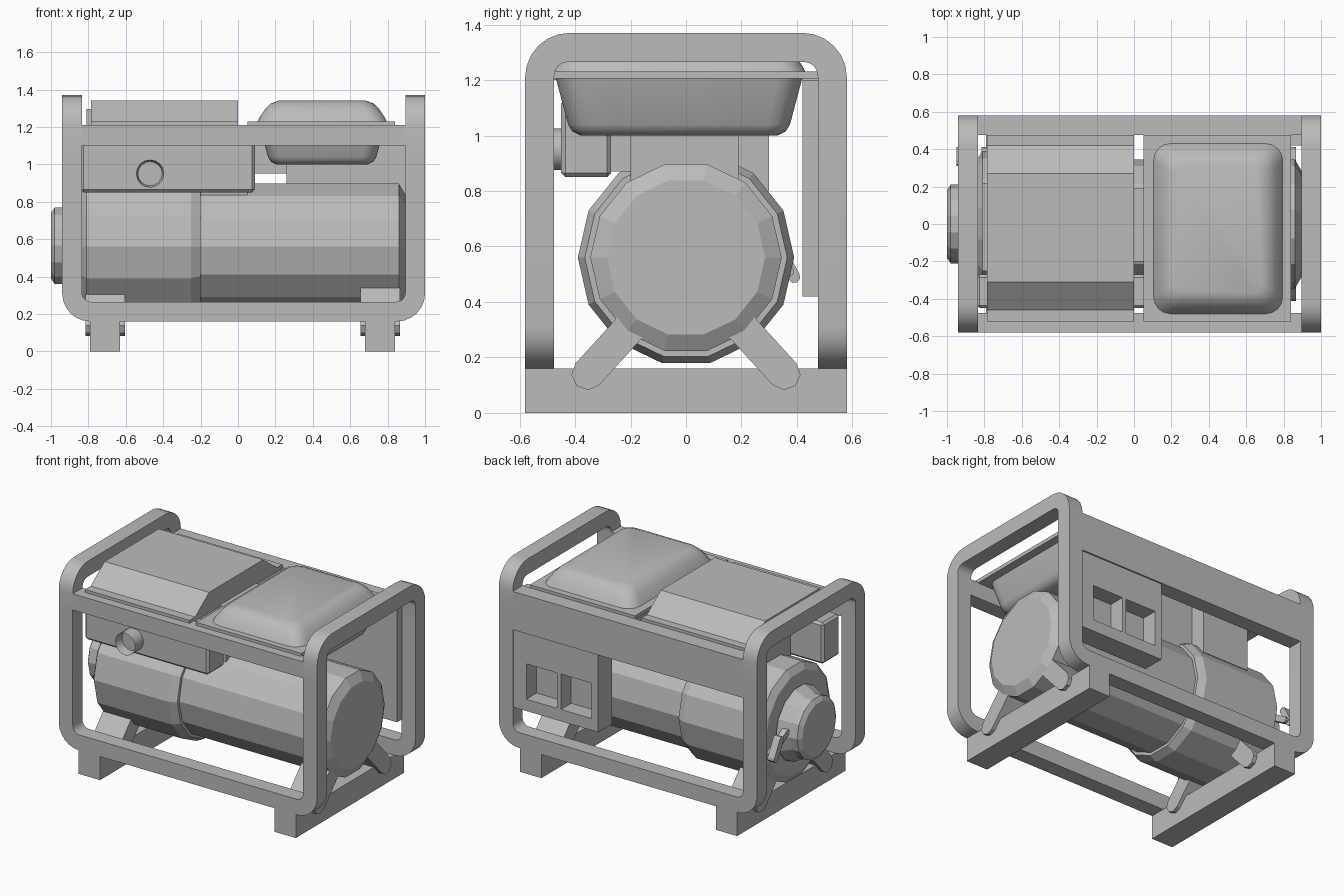
import bpy, bmesh, math
from mathutils import Matrix, Vector

if "Cube" in bpy.data.objects:
    bpy.data.objects.remove(bpy.data.objects["Cube"])

grey = bpy.data.materials.new("plain grey")
grey.use_nodes = True
COLOR = (0.5, 0.5, 0.5, 1)
grey.diffuse_color = COLOR
grey.node_tree.nodes["Principled BSDF"].inputs["Base Color"].default_value = COLOR


def finish(name, bm):
    bmesh.ops.recalc_face_normals(bm, faces=bm.faces)
    mesh = bpy.data.meshes.new(name)
    bm.to_mesh(mesh)
    bm.free()
    mesh.materials.append(grey)
    ob = bpy.data.objects.new(name, mesh)
    bpy.context.collection.objects.link(ob)
    return ob


def box(name, xs, ys, zs, bevel=0):
    bm = bmesh.new()
    bmesh.ops.create_cube(bm, size=1)
    for v in bm.verts:
        v.co = [r[0] if c < 0 else r[1] for c, r in zip(v.co, (xs, ys, zs))]
    if bevel:
        bmesh.ops.bevel(bm, geom=bm.edges[:], offset=bevel, segments=1, affect='EDGES')
    return finish(name, bm)


def prism(name, outline, axis, lo, hi):
    """Extrude a closed 2D outline along x (outline in y, z) or y (outline in x, z)."""
    bm = bmesh.new()
    place = (lambda p: (lo, p[0], p[1])) if axis == 'x' else (lambda p: (p[0], lo, p[1]))
    face = bm.faces.new([bm.verts.new(place(p)) for p in outline])
    new = bmesh.ops.extrude_face_region(bm, geom=[face])["geom"]
    shift = Vector((hi - lo, 0, 0) if axis == 'x' else (0, hi - lo, 0))
    bmesh.ops.translate(bm, vec=shift, verts=[v for v in new if isinstance(v, bmesh.types.BMVert)])
    return finish(name, bm)


def arc(cx, cy, r, start, end, n=6):
    return [(cx + r * math.cos(math.radians(start + (end - start) * i / n)),
             cy + r * math.sin(math.radians(start + (end - start) * i / n))) for i in range(n + 1)]


def u_outline(a, b, base, tip, width, r_out, r_in):
    """U-shaped bar: curved end at base, open ends at tip."""
    s = 1 if tip > base else -1

    def bend(lo, hi, z, r):
        c = z + s * r
        return arc(lo + r, c, r, 180, 180 + 90 * s) + arc(hi - r, c, r, 270 * s, 360 * s)

    outer = [(a, tip)] + bend(a, b, base, r_out) + [(b, tip)]
    inner = [(a + width, tip)] + bend(a + width, b - width, base + s * width, r_in) + [(b - width, tip)]
    return outer + inner[::-1]


def capsule(name, p, q, r, lo, hi):
    d = math.degrees(math.atan2(q[1] - p[1], q[0] - p[0]))
    return prism(name, arc(*q, r, d - 90, d + 90, 4) + arc(*p, r, d + 90, d + 270, 4), 'x', lo, hi)


def loft(name, rings):
    """Capped skin through closed rings of 3D points."""
    bm = bmesh.new()
    loops = [[bm.verts.new(p) for p in ring] for ring in rings]
    for a, b in zip(loops, loops[1:]):
        for i in range(len(a)):
            j = (i + 1) % len(a)
            bm.faces.new((a[i], a[j], b[j], b[i]))
    bm.faces.new(loops[0])
    bm.faces.new(loops[-1])
    return finish(name, bm)


def lathe_x(name, profile, z, sides=14):
    return loft(name, [[(x, r * math.cos(2 * math.pi * i / sides), z + r * math.sin(2 * math.pi * i / sides))
                        for i in range(sides)] for x, r in profile])


def smooth(ob, angle):
    bpy.ops.object.select_all(action='DESELECT')
    ob.select_set(True)
    bpy.context.view_layer.objects.active = ob
    bpy.ops.object.shade_smooth_by_angle(angle=math.radians(angle))


def rounded_ring(cx, cy, hx, hy, r, z):
    pts = []
    for sx, sy, a in ((1, 1, 0), (-1, 1, 90), (-1, -1, 180), (1, -1, 270)):
        pts += arc(cx + sx * (hx - r), cy + sy * (hy - r), r, a, a + 90, 4)
    return [(x, y, z) for x, y in pts]


# Frame: end hoops, lower side bars, top rails
BAR = 0.105
for side, x in (("right", -0.94), ("left", 0.895)):
    smooth(prism(side + "_end_hoop", u_outline(-0.58, 0.58, 1.37, 1.1, BAR, 0.16, 0.05),
                 'x', x, x + BAR), 30)
for side, y in (("front", -0.58), ("back", 0.475)):
    smooth(prism(side + "_lower_frame", u_outline(-0.94, 1.0, 0.16, 1.1, BAR, 0.15, 0.05),
                 'y', y, y + BAR), 30)
box("front_top_rail", (-0.9, 0.95), (-0.58, -0.475), (1.1, 1.21))
box("back_top_rail", (-0.9, 0.95), (0.475, 0.58), (0.95, 1.21))

# Feet and motor struts
for side, x in (("right", -0.71), ("left", 0.76)):
    box(side + "_foot", (x - 0.08, x + 0.08), (-0.58, 0.58), (0, 0.16))
    for end, s in (("front", -1), ("back", 1)):
        capsule(f"{side}_{end}_strut", (s * 0.355, 0.14), (s * 0.2, 0.31), 0.058, x - 0.105, x + 0.105)

# Motor body and pull starter
lathe_x("motor_body", [(-0.84, 0.345), (-0.81, 0.39), (-0.25, 0.39), (-0.2, 0.365), (-0.2, 0.345),
                       (0.86, 0.345), (0.895, 0.285)], 0.56)
lathe_x("pull_starter", [(-0.85, 0.25), (-0.93, 0.21), (-0.98, 0.21), (-1.0, 0.18)], 0.565)
capsule("starter_arm", (0.37, 0.51), (0.22, 0.6), 0.02, -0.92, -0.88)
capsule("starter_handle", (0.39, 0.49), (0.33, 0.6), 0.022, -0.95, -0.9)

# Engine blocks between motor and hood
box("engine_block", (-0.3, 0.05), (-0.2, 0.19), (0.8, 1.21))
box("cylinder_block", (-0.65, -0.3), (-0.2, 0.3), (0.8, 1.21))

# Exhaust box with a hollow outlet
box("exhaust_box", (-0.84, 0.09), (-0.45, -0.27), (0.85, 1.13), 0.015)
box("exhaust_neck", (-0.6, -0.1), (-0.28, -0.19), (0.87, 1.05))
bm = bmesh.new()
bmesh.ops.create_cone(bm, cap_ends=True, segments=16, radius1=0.075, radius2=0.075, depth=0.12,
                      matrix=Matrix.Translation((-0.47, -0.48, 0.95)) @ Matrix.Rotation(math.pi / 2, 4, 'X'))
bm.normal_update()
mouth = [f for f in bm.faces if f.normal.y < -0.9]
bmesh.ops.inset_region(bm, faces=mouth, thickness=0.01)
bmesh.ops.translate(bm, verts=mouth[0].verts[:], vec=(0, 0.06, 0))
smooth(finish("exhaust_outlet", bm), 30)

# Hood
box("hood_plate", (-0.785, 0), (-0.52, 0.475), (1.2, 1.23))
prism("hood", [(-0.46, 1.23), (-0.31, 1.34), (0.27, 1.34), (0.42, 1.23)], 'x', -0.785, 0)
box("hood_tab", (-0.81, -0.78), (-0.25, 0.22), (1.2, 1.295))

# Fuel tank: flange, domed top, tapered belly
TX, TY = 0.45, -0.025
box("tank_flange", (0.05, 0.84), (-0.52, 0.475), (1.205, 1.23))
smooth(loft("tank_top", [rounded_ring(TX, TY, hx, hx + 0.11, r, z) for hx, r, z in
                         ((0.35, 0.09, 1.22), (0.335, 0.09, 1.25), (0.305, 0.08, 1.295),
                          (0.275, 0.07, 1.325), (0.235, 0.05, 1.34))]), 35)
smooth(loft("tank_belly", [rounded_ring(TX, TY, hx, hx + 0.11, r, z) for hx, r, z in
                           ((0.335, 0.09, 1.21), (0.29, 0.08, 1.04), (0.275, 0.07, 1.015),
                            (0.245, 0.05, 1.0))]), 35)

# Outlet panel with two recessed sockets
panel = box("outlet_panel", (0.26, 0.9), (0.42, 0.57), (0.42, 1.2))
bpy.context.view_layer.objects.active = panel
for i, x in enumerate((0.31, 0.57)):
    cutter = box(f"socket_cutter_{i}", (x, x + 0.23), (0.46, 0.7), (0.5, 0.74))
    cutter.hide_render = True
    mod = panel.modifiers.new("socket", 'BOOLEAN')
    mod.operation, mod.object, mod.solver = 'DIFFERENCE', cutter, 'EXACT'
    bpy.ops.object.modifier_apply(modifier=mod.name)
    bpy.data.objects.remove(cutter)
